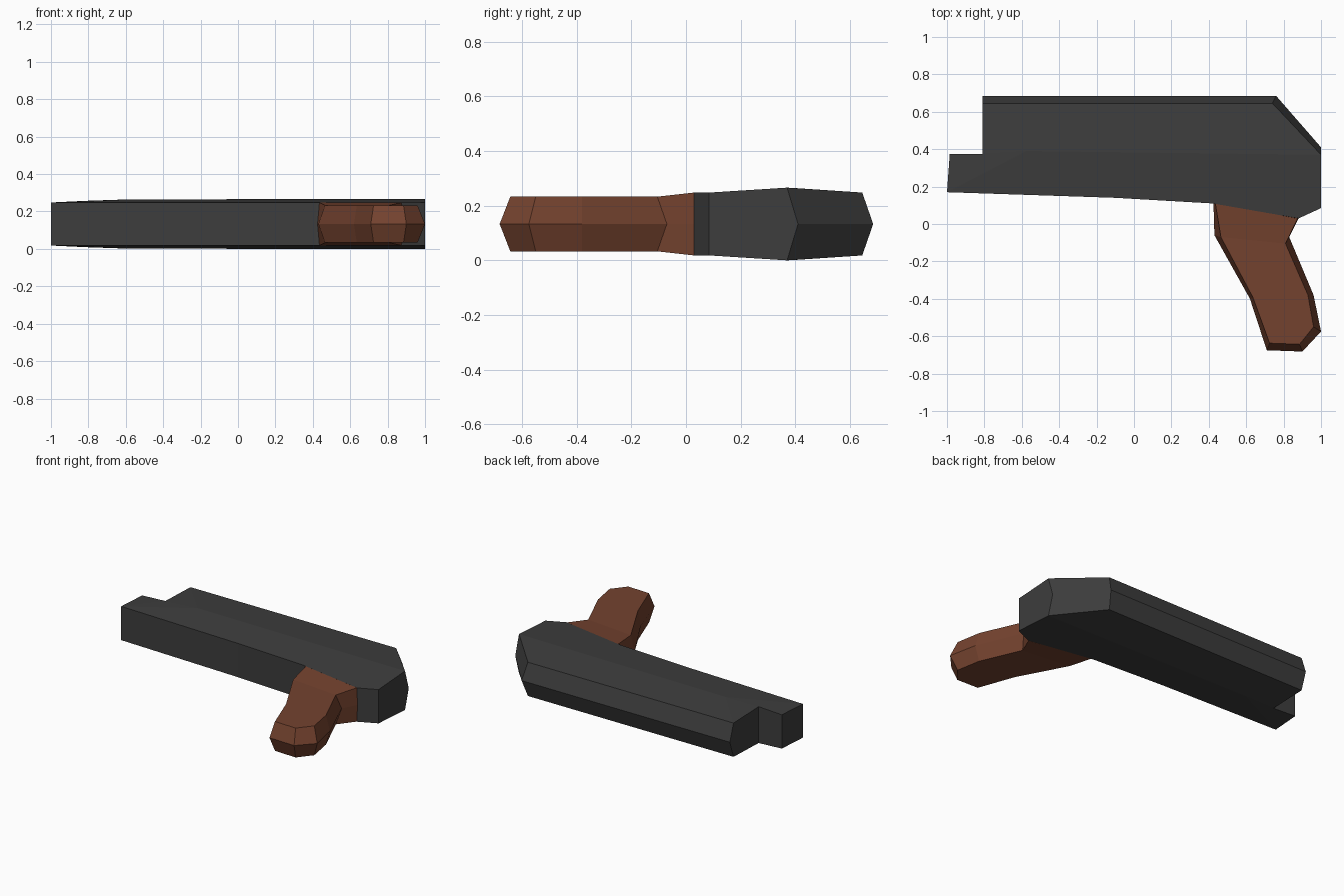
import bpy
import bmesh

cube = bpy.data.objects.get("Cube")
if cube:
    bpy.data.objects.remove(cube)

MID = 0.133  # height of the symmetry plane


def material(name, rgb):
    mat = bpy.data.materials.new(name)
    mat.use_nodes = True
    mat.diffuse_color = (*rgb, 1)
    mat.node_tree.nodes["Principled BSDF"].inputs["Base Color"].default_value = (*rgb, 1)
    return mat


def mirrored_shell(name, ridge, rim, caps, mat):
    """Outline ridge on the mid plane, joined to a raised rim mirrored above and below.
    Rim points after the outline are inner points used only by the caps."""
    bm = bmesh.new()
    middle = [bm.verts.new((x, y, MID)) for x, y in ridge]
    count = len(middle)
    for side in (1, -1):
        edge = [bm.verts.new((x, y, MID + side * h)) for x, y, h in rim]
        for i in range(count):
            j = (i + 1) % count
            bm.faces.new((middle[i], middle[j], edge[j], edge[i]))
        for cap in caps:
            bm.faces.new([edge[i] for i in cap])
    bmesh.ops.recalc_face_normals(bm, faces=bm.faces)
    mesh = bpy.data.meshes.new(name)
    bm.to_mesh(mesh)
    bm.free()
    mesh.materials.append(mat)
    obj = bpy.data.objects.new(name, mesh)
    bpy.context.collection.objects.link(obj)
    return obj


dark_grey = material("dark grey", (0.047, 0.047, 0.047))
brown = material("brown", (0.175, 0.055, 0.028))

# Long body: straight lower walls, ridged back and rear slope, stepped nose
body_ridge = [(-1, 0.17), (-0.1, 0.14), (0.42, 0.11), (0.88, 0.03), (1, 0.085),
              (1, 0.41), (0.76, 0.685), (-0.81, 0.685), (-0.81, 0.375), (-0.985, 0.375)]
body_rim = [(x, y, 0.115) for x, y in body_ridge]
body_rim[5] = (1, 0.37, 0.133)
body_rim[6] = (0.74, 0.645, 0.115)
body_rim[7] = (-0.81, 0.645, 0.115)
body_rim[8] = (-0.81, 0.375, 0.124)
body_rim.append((-0.575, 0.39, 0.132))
body_caps = [(1, 2, 3, 4, 5, 10), (0, 1, 10), (5, 6, 7, 10),
             (7, 8, 10), (0, 10, 8), (0, 8, 9)]
mirrored_shell("body", body_ridge, body_rim, body_caps, dark_grey)

# Bent handle flaring out to meet the body
grip_ridge = [(0.425, 0.11), (0.43, -0.06), (0.62, -0.4), (0.71, -0.675), (0.9, -0.682),
              (1, -0.575), (0.96, -0.38), (0.83, -0.07), (0.88, 0.03)]
grip_rim = [(0.435, 0.11, 0.115), (0.465, -0.07, 0.1), (0.635, -0.39, 0.1),
            (0.725, -0.637, 0.1), (0.885, -0.643, 0.1), (0.96, -0.55, 0.1),
            (0.93, -0.38, 0.1), (0.81, -0.105, 0.1), (0.875, 0.03, 0.115)]
grip_caps = [(0, 1, 7, 8), (1, 2, 6, 7), (2, 3, 4, 5, 6)]
mirrored_shell("grip", grip_ridge, grip_rim, grip_caps, brown)
